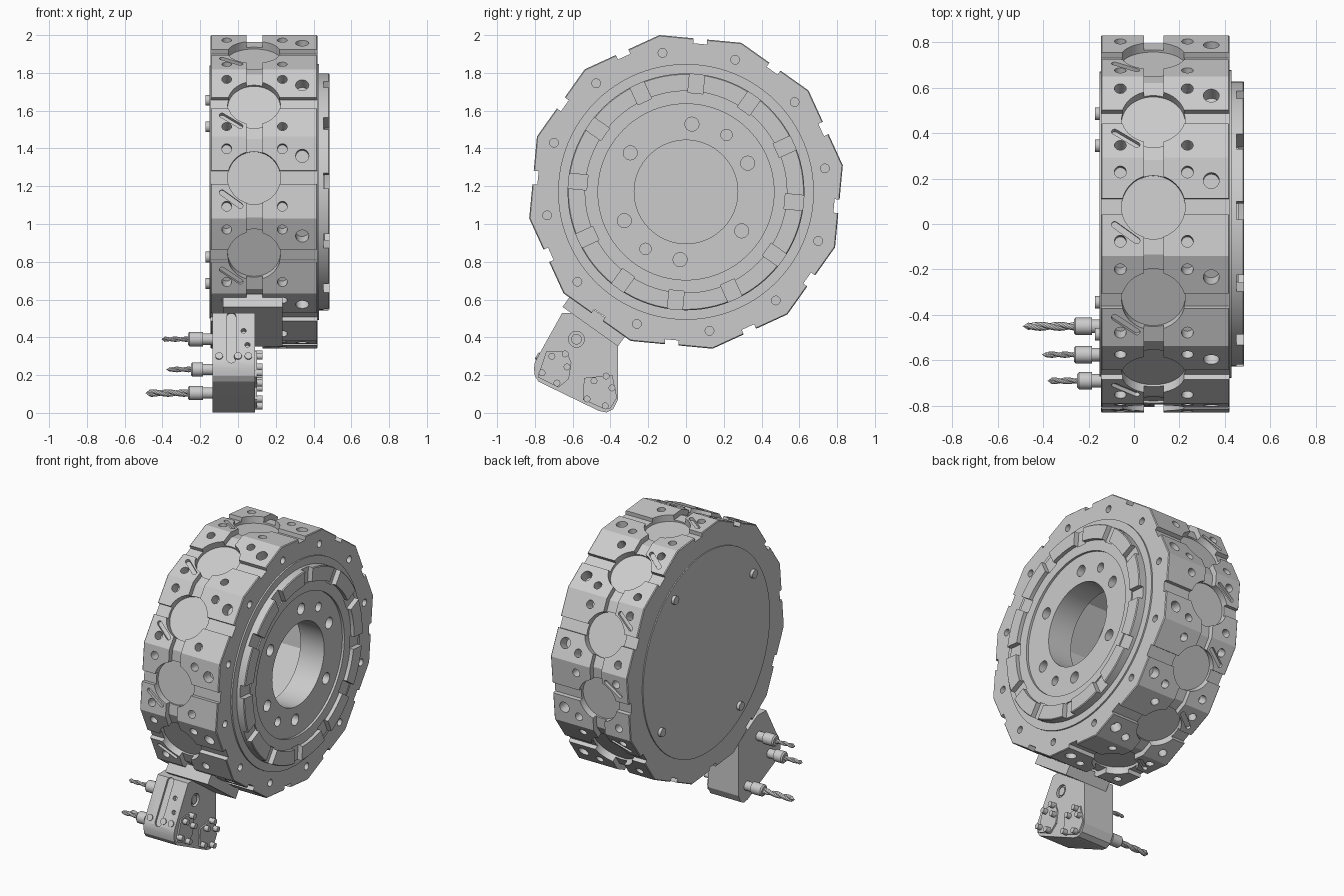
import bpy, bmesh
from math import sin, cos, pi, radians, hypot, atan2
from mathutils import Matrix, Vector

if "Cube" in bpy.data.objects:
    bpy.data.objects.remove(bpy.data.objects["Cube"])

CZ = 1.17                     # height of the turret axis
APO, RV = 0.813, 0.842        # polygon apothem and corner radius
FACES = [radians(24.6 + 30 * k) for k in range(12)]
CORNERS = [a - radians(15) for a in FACES]
# maps (y, z, x) profiles to world, extruding along x
RX = Matrix(((0, 0, 1, 0), (1, 0, 0, 0), (0, 1, 0, 0), (0, 0, 0, 1)))
AX = Matrix.Translation((0, 0, CZ)) @ RX


def face_frame(a):
    """Local frame of a turret side: X along axis, Y around the rim, Z outwards."""
    c, s = cos(a), sin(a)
    return Matrix(((1, 0, 0, 0), (0, s, c, 0), (0, -c, s, CZ), (0, 0, 0, 1)))


def circle(r, cx=0, cy=0, n=24):
    return [(cx + r * cos(2 * pi * i / n), cy + r * sin(2 * pi * i / n)) for i in range(n)]


def rect(x0, x1, y0, y1):
    return [(x0, y0), (x1, y0), (x1, y1), (x0, y1)]


def capsule(x0, y0, x1, y1, r, n=8):
    a = atan2(y1 - y0, x1 - x0)
    arc = lambda cx, cy, s: [(cx + r * cos(s + pi * i / n), cy + r * sin(s + pi * i / n)) for i in range(n + 1)]
    return arc(x1, y1, a - pi / 2) + arc(x0, y0, a + pi / 2)


def polar(r, a):
    return r * cos(a), r * sin(a)


def make(name, bm):
    bmesh.ops.recalc_face_normals(bm, faces=bm.faces)
    me = bpy.data.meshes.new(name)
    bm.to_mesh(me)
    bm.free()
    ob = bpy.data.objects.new(name, me)
    bpy.context.collection.objects.link(ob)
    return ob


def prisms(name, items):
    """items: (outline, low, high, matrix) extruded along local Z."""
    bm = bmesh.new()
    for pts, z0, z1, M in items:
        lo = [bm.verts.new(M @ Vector((x, y, z0))) for x, y in pts]
        hi = [bm.verts.new(M @ Vector((x, y, z1))) for x, y in pts]
        bm.faces.new(lo)
        bm.faces.new(hi)
        for i in range(len(pts)):
            j = (i + 1) % len(pts)
            bm.faces.new((lo[i], lo[j], hi[j], hi[i]))
    return make(name, bm)


def lathe(name, prof, n, start=0.0, y=0, z=CZ):
    """Closed (x, radius) profile turned round the x axis."""
    bm = bmesh.new()
    rings = [[bm.verts.new((x, y + r * cos(start + 2 * pi * i / n), z + r * sin(start + 2 * pi * i / n)))
              for x, r in prof] for i in range(n)]
    m = len(prof)
    for i in range(n):
        A, B = rings[i], rings[(i + 1) % n]
        for j in range(m):
            k = (j + 1) % m
            bm.faces.new((A[j], A[k], B[k], B[j]))
    return make(name, bm)


def cut(ob, items):
    cutter = prisms("cutter", items)
    cutter.hide_render = True
    mod = ob.modifiers.new("cut", 'BOOLEAN')
    mod.operation, mod.solver, mod.object = 'DIFFERENCE', 'EXACT', cutter
    dg = bpy.context.evaluated_depsgraph_get()
    me = bpy.data.meshes.new_from_object(ob.evaluated_get(dg))
    ob.modifiers.clear()
    ob.data = me
    bpy.data.objects.remove(cutter)


# twelve-sided turret body with a groove round the rim
body = lathe("turret_body", [(-0.145, 0.6), (-0.145, RV - .005), (-0.14, RV), (0.045, RV), (0.045, RV - .036),
                             (0.13, RV - .036), (0.13, RV), (0.415, RV), (0.42, RV - .005), (0.42, 0.6)],
             12, CORNERS[0])
F = [face_frame(a) for a in FACES]
# key slots, tool seats, then fixing holes and coolant grooves on every side
cut(body, [(rect(-0.3, 0.6, -0.036, 0.036), APO - .026, 0.95, M) for M in F])
cut(body, [(circle(0.14, 0.085, 0, 48), APO - .045, 0.95, M) for M in F])
cut(body, [(circle(0.026, x, t), APO - .07, 0.95, M) for M in F for x in (-0.06, 0.235) for t in (-.153, .153)]
    + [(circle(0.035, 0.34, 0.115), APO - .07, 0.95, M) for M in F])
cut(body, [(capsule(-0.085, -0.08, 0.012, -0.15, 0.014), APO - .02, 0.95, M) for M in F])
cut(body, [(circle(0.023, *polar(0.746, a)), 0.36, 0.5, AX) for a in CORNERS])

# stepped front coupling ring with radial slots and bolt holes
ring = lathe("coupling_ring", [(0.27, 0.274), (0.445, 0.274), (0.445, 0.466), (0.46, 0.466), (0.46, 0.534),
                               (0.485, 0.534), (0.485, 0.622), (0.48, 0.627), (0.43, 0.627), (0.43, 0.677),
                               (0.41, 0.677), (0.41, 0.61), (0.27, 0.61)], 96)
cut(ring, [(rect(-0.04, 0.04, 0.452, 0.53), 0.525, 0.65,
            M @ Matrix(((0, 1, 0, 0), (1, 0, 0, 0), (0, 0, 1, 0), (0, 0, 0, 1)))) for M in F])
cut(ring, [(circle(0.037, *polar(0.36, radians(25 + 60 * k))), 0.2, 0.6, AX) for k in range(6)]
    + [(circle(0.03, *polar(0.37, radians(54.6))), 0.38, 0.6, AX),
       (circle(0.03, *polar(0.37, radians(234.6))), 0.2, 0.6, AX)])

# rear cover and its four bolts
prisms("rear_cover", [(circle(0.67, n=96), -0.152, -0.125, AX)])
prisms("rear_cover_bolts", [(circle(0.028, *polar(0.595, radians(54.6 + 90 * k))), -0.172, -0.14, AX)
                            for k in range(4)])

# tool holder flange, seated on the lower front side
prisms("holder_flange", [(rect(-0.08, 0.235, -0.18, 0.18), 0.79, 0.875, face_frame(radians(234.6)))])

# tool holder block
block = prisms("holder_block", [([(-.56, .53), (-.655, .53), (-.80, .27), (-.805, .235), (-.80, .195), (-.78, .165),
                                  (-.46, .01), (-.42, .002), (-.385, .02), (-.36, .07), (-.36, .42)],
                                 -0.135, 0.09, RX)])
n = Vector((0, -.873, .487)).normalized()
up = n.cross(Vector((1, 0, 0)))
E = Matrix.Translation((0, -.7275, .40)) @ Matrix((Vector((1, 0, 0)), up, n)).transposed().to_4x4()
cut(block, [(capsule(-0.035, -0.13, -0.035, 0.13, 0.024), -0.015, 0.1, E)]
    + [(circle(0.014, x, y, 16), -0.03, 0.1, E) for x, y in ((0.05, -.045), (0.03, 0.04))])
cut(block, [(circle(0.042, -.58, .39), 0.07, 0.2, RX)])
prisms("holder_face_screws", [(circle(0.02, x, -0.115, 16), -0.01, 0.008, E) for x in (-0.1, 0.0, 0.055)])
prisms("holder_plug", [(circle(0.028, -.58, .39), 0.05, 0.085, RX)])

# cover plates on the holder, with their screws
prisms("holder_cover_plates", [
    ([(-.74, .325), (-.63, .325), (-.607, .265), (-.62, .18), (-.675, .135), (-.785, .19)], 0.08, 0.1, RX),
    ([(-.54, .185), (-.39, .2), (-.365, .08), (-.40, .025), (-.43, .02), (-.545, .07)], 0.08, 0.1, RX)])
screws = [(-.71, .30), (-.64, .312), (-.63, .243), (-.762, .212), (-.683, .158),
          (-.487, .17), (-.423, .195), (-.392, .132), (-.428, .037), (-.524, .074)]
prisms("holder_cover_screws", [(circle(0.018, y, z, 16), 0.09, 0.13, RX) for y, z in screws])


def drill(name, y, z, r, x0, x1):
    """Two-fluted twist drill pointing to -x."""
    bm = bmesh.new()
    steps, m, prev = 36, 12, None
    tip = bm.verts.new((x1, y, z))
    for s in range(steps + 1):
        x = x0 + (x1 + 1.2 * r - x0) * s / steps
        tw = (x - x0) / r * 0.75
        row = []
        for i in range(m):
            a = 2 * pi * i / m
            q = r * (0.5 + 0.5 * abs(cos(a)) ** 0.7)
            row.append(bm.verts.new((x, y + q * cos(a + tw), z + q * sin(a + tw))))
        for i in range(m):
            j = (i + 1) % m
            if prev:
                bm.faces.new((prev[i], prev[j], row[j], row[i]))
            if s == steps:
                bm.faces.new((row[i], row[j], tip))
        if s == 0:
            bm.faces.new(row)
        prev = row
    make(name, bm)


# three driven tools: collet nut, collar and drill
for i, (y, z, r, end, nut) in enumerate(((-.45, .105, .02, -.49, -.265), (-.575, .39, .014, -.405, -.265),
                                         (-.69, .23, .015, -.38, -.22 - .03))):
    lathe("collet_%d" % i, [(-.12, .001), (-.12, .03), (-.185, .03), (-.185, .038), (nut + .008, .038),
                            (nut, .03), (nut, .001)], 32, 0, y, z)
    drill("drill_%d" % i, y, z, r, nut + .02, end)

# smooth round surfaces, sharp edges kept
for ob in bpy.context.collection.objects:
    ob.select_set(True)
    bpy.context.view_layer.objects.active = ob
bpy.ops.object.shade_smooth_by_angle(angle=radians(25))
